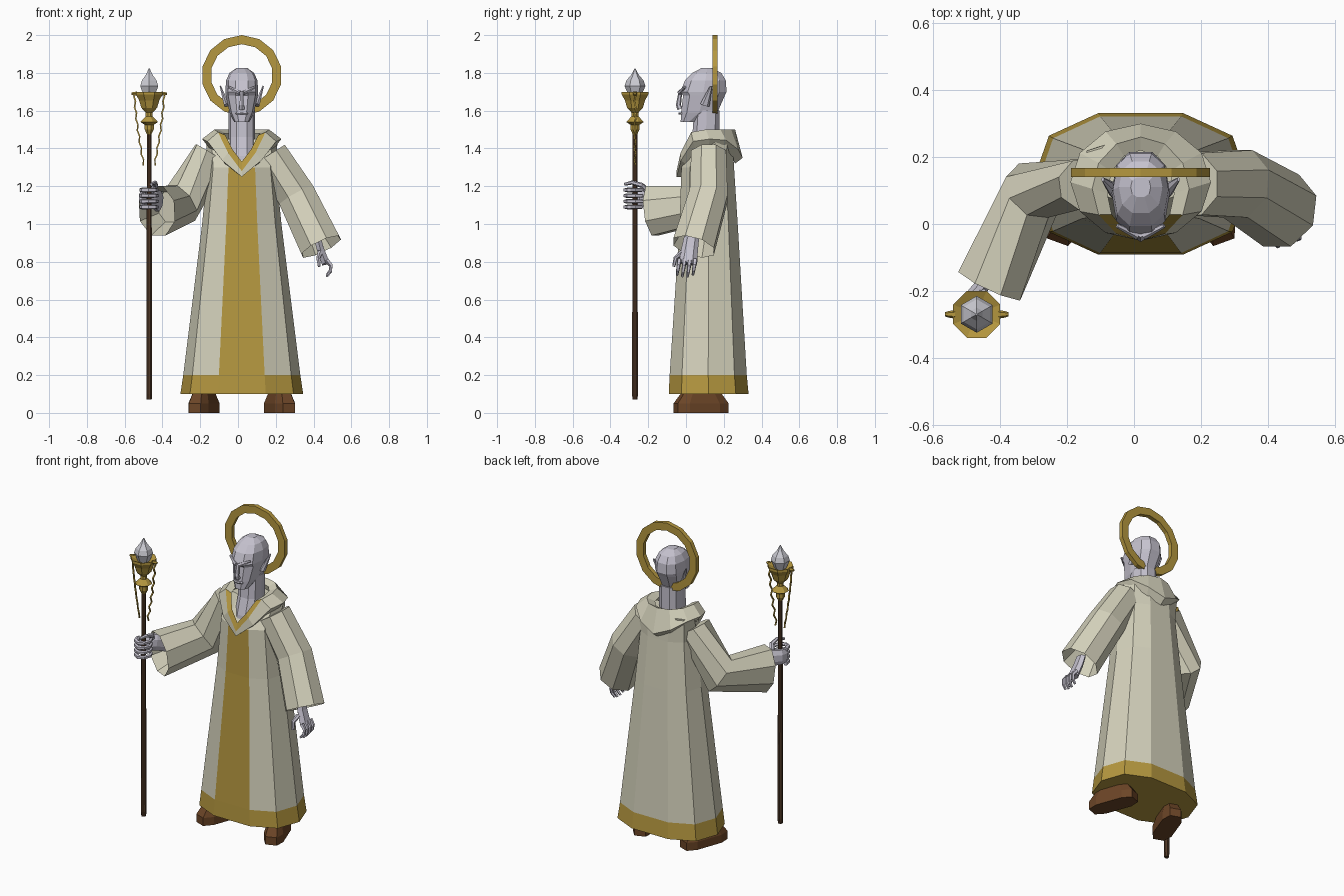
import bpy, bmesh
from math import sin, cos, pi, radians, copysign
from mathutils import Vector

cube = bpy.data.objects.get("Cube")
if cube:
    bpy.data.objects.remove(cube, do_unlink=True)

BODY_X = 0.02                           # body axis
STAFF = Vector((-0.47, -0.27, 0))       # staff axis
SIDES = (("left", 1), ("right", -1))
UP, BACK = Vector((0, 0, 1)), Vector((0, 1, 0))


def material(name, *rgb):
    made = bpy.data.materials.new(name)
    made.use_nodes = True
    made.diffuse_color = (*rgb, 1)
    made.node_tree.nodes["Principled BSDF"].inputs["Base Color"].default_value = (*rgb, 1)
    return made


CREAM = material("cream cloth", 0.66, 0.64, 0.5)
GOLD = material("gold", 0.46, 0.31, 0.05)
SKIN = material("pale skin", 0.56, 0.54, 0.62)
LEATHER = material("brown leather", 0.15, 0.06, 0.02)
WOOD = material("dark wood", 0.08, 0.04, 0.02)
CRYSTAL = material("crystal", 0.6, 0.6, 0.65)


def loft(name, rings, *materials, rule=None, closed=False):
    """Skin rings of equal length; rule(face centre, ring number) picks a material."""
    bm = bmesh.new()
    rows = [[bm.verts.new(point) for point in ring] for ring in rings]
    pairs = list(zip(rows, rows[1:]))
    if closed:
        pairs.append((rows[-1], rows[0]))
    else:
        bm.faces.new(rows[0])
        bm.faces.new(rows[-1])
    for number, (low, high) in enumerate(pairs):
        for i in range(len(low)):
            face = bm.faces.new((low[i - 1], low[i], high[i], high[i - 1]))
            if rule:
                face.material_index = rule(face.calc_center_median(), number)
    bmesh.ops.recalc_face_normals(bm, faces=bm.faces)
    mesh = bpy.data.meshes.new(name)
    bm.to_mesh(mesh)
    bm.free()
    for each in materials:
        mesh.materials.append(each)
    made = bpy.data.objects.new(name, mesh)
    bpy.context.collection.objects.link(made)
    return made


def ring(centre, u, v, count, turn=0.0):
    angles = [2 * pi * (i + turn) / count for i in range(count)]
    return [centre + u * cos(a) + v * sin(a) for a in angles]


def oval(z, front, back, width, count=10, turn=0.5, power=0.8, dip=0, back_dip=0, x=BODY_X):
    """Level ring starting at the front; a lower power is boxier, dips pull the ends down."""
    points = []
    for i in range(count):
        a = 2 * pi * (i + turn) / count
        s, c = (copysign(abs(f) ** power, f) for f in (sin(a), cos(a)))
        fall = (dip if c > 0 else back_dip) * cos(a) ** 4
        points.append((x + width * s, (front + back) / 2 + (front - back) / 2 * c, z - fall))
    return points


def tube(name, points, start, end, colour, flat=1, ref=BACK, count=6, hollow=False):
    """Tapering tube; flat scales its radius along ref; hollow sinks a funnel into its end."""
    points, rings = [Vector(p) for p in points], []
    last = len(points) - 1
    for k, p in enumerate(points):
        along = (points[min(k + 1, last)] - points[max(k - 1, 0)]).normalized()
        across = along.cross(ref).normalized()
        radius = start + (end - start) * k / last
        rings.append(ring(p, across * radius, across.cross(along) * radius * flat, count, 0.5))
    if hollow:
        tip, before = points[-1], points[-2]
        rings.append([tip.lerp(before, 0.5) + (p - tip) * 0.6 for p in rings[-1]])
    return loft(name, rings, colour)


def lathe(name, profile, colour, count=8):
    rings = [ring(STAFF + UP * z, Vector((r, 0, 0)), BACK * r, count, 0.5) for r, z in profile]
    return loft(name, rings, colour)


# Robe with gold hem and front panel
def robe_gold(centre, number):
    on_panel = abs(centre.x - BODY_X) < 0.01 and centre.y < 0
    return int(number == 0 or on_panel)


robe = loft("robe", [oval(0.1, -0.1, 0.34, 0.325), oval(0.2, -0.095, 0.33, 0.31), oval(1, -0.04, 0.28, 0.21),
                     oval(1.3, -0.03, 0.26, 0.18), oval(1.45, 0.07, 0.25, 0.19)],
            CREAM, GOLD, rule=robe_gold)
for face in robe.data.polygons:
    if face.normal.z < -0.9:
        face.material_index = 1


# Folded collar, pointed front and back, with gold neckline
def collar_ring(z, front, back, width, dip, back_dip):
    return oval(z, front, back, width, 12, 0, 1, dip, back_dip)


loft("collar", [collar_ring(1.4, -0.02, 0.26, 0.17, 0.15, 0.08), collar_ring(1.45, -0.05, 0.3, 0.21, 0.2, 0.1),
                collar_ring(1.5, -0.05, 0.26, 0.145, 0.22, 0), collar_ring(1.48, -0.035, 0.22, 0.1, 0.15, 0)],
     CREAM, GOLD, rule=lambda centre, number: int(number == 2 and centre.y < 0.05), closed=True)

# Wide sleeves with hollow cuffs
tube("left_sleeve", [(0.17, 0.12, 1.37), (0.31, 0.12, 1.15), (0.44, 0.04, 0.88)],
     0.1, 0.12, CREAM, count=8, hollow=True)
tube("right_sleeve", [(-0.14, 0.12, 1.37), (-0.3, 0.1, 1.11), (-0.43, -0.18, 1.07)],
     0.08, 0.11, CREAM, 1.3, UP, 8, True)

# Neck and head
loft("neck", [oval(1.27, -0.01, 0.14, 0.07), oval(1.36, 0, 0.16, 0.07), oval(1.46, 0.03, 0.18, 0.07),
              oval(1.6, 0.04, 0.18, 0.07)], SKIN)
loft("head", [oval(1.54, -0.03, 0.06, 0.04), oval(1.59, -0.03, 0.17, 0.065), oval(1.68, -0.02, 0.21, 0.085),
              oval(1.7, -0.035, 0.22, 0.087), oval(1.76, -0.01, 0.215, 0.083), oval(1.8, 0.03, 0.19, 0.065),
              oval(1.825, 0.08, 0.14, 0.03)], SKIN)
tube("nose", [(BODY_X, -0.03, 1.7), (BODY_X, -0.04, 1.63), (BODY_X, -0.03, 1.61)], 0.01, 0.017, SKIN)
tube("lips", [(BODY_X + x, abs(x) / 3 - 0.034, 1.585) for x in (-0.03, 0, 0.03)], 0.007, 0.007, SKIN)
for side, s in SIDES:
    tube(side + "_brow", [(BODY_X + s * x, x / 2 - 0.04, 1.69 + x / 2) for x in (0.01, 0.04, 0.07)],
         0.012, 0.007, SKIN)
    tube(side + "_ear", [(BODY_X + s * (0.08 + t / 30), 0.1 + t / 30, 1.63 + t / 10) for t in (0, 0.5, 1)],
         0.016, 0.004, SKIN, 1.6)

# Halo
halo_corners = [(0.213, 0.14), (0.165, 0.14), (0.165, 0.167), (0.213, 0.167)]
loft("halo", [ring(Vector((BODY_X, y, 1.787)), UP * r, Vector((r, 0, 0)), 14) for r, y in halo_corners],
     GOLD, closed=True)

# Shoes turned outward
for side, s in SIDES:
    shoe = loft(side + "_shoe", [oval(z, -0.15 * k, 0.15 * k, 0.06 * k, 8, power=0.6, x=0)
                                 for z, k in ((0, 1), (0.05, 1), (0.1, 0.75))], LEATHER)
    shoe.location = (BODY_X + s * 0.2, 0.08, 0)
    shoe.rotation_euler.z = s * radians(20)

# Hanging left hand
tube("left_palm", [(0.42, 0.03, 0.93), (0.435, 0.02, 0.87), (0.465, 0.01, 0.79)], 0.02, 0.024, SKIN, 2)
for k in range(4):
    y = 0.028 * k - 0.035
    reach = 0.08 + 0.01 * sin(pi * k / 3)
    curl = [(0.47 + 0.025 * sin(pi * t), y - t / 80, 0.81 - reach * t) for t in (0, 0.35, 0.7, 1)]
    tube(f"left_finger_{k}", curl, 0.013, 0.007, SKIN, count=5)
tube("left_thumb", [(0.435, -0.02, 0.85), (0.425, -0.055, 0.82), (0.43, -0.065, 0.775)], 0.015, 0.008, SKIN)

# Right hand gripping the staff
tube("right_palm", [(-0.42, -0.11, 1.12), (-0.45, -0.18, 1.14), (-0.5, -0.235, 1.14), (-0.505, -0.275, 1.14)],
     0.027, 0.02, SKIN, 2.2, UP, 8)
for k in range(4):
    grip = [radians(170 + 48 * i) for i in range(6)]
    tube(f"right_finger_{k}", [STAFF + Vector((cos(a) * 0.042, sin(a) * 0.05, 1.09 + 0.03 * k)) for a in grip],
         0.014, 0.01, SKIN, ref=UP, count=5)
tube("right_thumb", [(-0.46, -0.2, 1.17), (-0.435, -0.235, 1.205), (-0.44, -0.285, 1.22), (-0.46, -0.325, 1.21)],
     0.017, 0.008, SKIN, ref=UP)

# Staff with gold cup, crystal and chains
lathe("staff_pole", [(0.014, 0.07), (0.017, 0.1), (0.013, 1.5)], WOOD)
lathe("staff_collar", [(0.013, 1.475), (0.026, 1.5), (0.026, 1.525), (0.05, 1.54), (0.02, 1.57), (0.02, 1.6)], GOLD)
lathe("staff_cup", [(0.02, 1.59), (0.045, 1.615), (0.058, 1.655), (0.076, 1.685), (0.076, 1.7), (0.03, 1.68)], GOLD)
lathe("crystal", [(0.03, 1.67), (0.055, 1.73), (0.045, 1.76), (0.02, 1.79), (0.003, 1.823)], CRYSTAL, 6)
for side, s in SIDES:
    tube(side + "_cup_knob", [STAFF + Vector((s * x, 0, 1.69)) for x in (0.065, 0.085, 0.095)], 0.013, 0.006, GOLD)
    links = []
    for k in range(13):
        t, sway = k / 12, 0.004 * (-1) ** k
        links.append(STAFF + Vector((s * (0.078 - 0.05 * t ** 1.4 + sway), sway, 1.68 - 0.37 * t)))
    tube(side + "_chain", links, 0.006, 0.005, GOLD, count=4)
